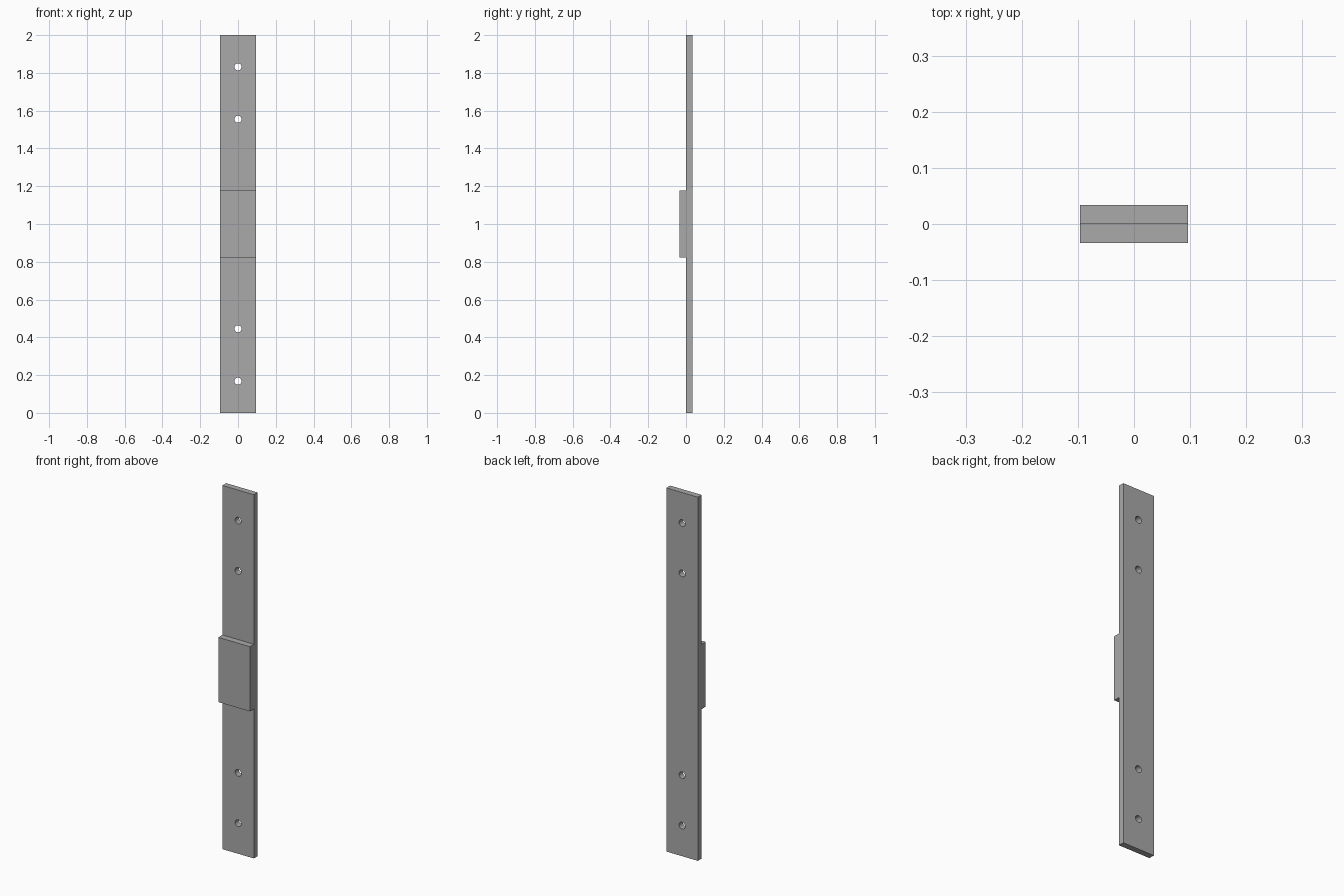
import bpy, bmesh, math
from mathutils import Matrix, Vector

cube = bpy.data.objects.get("Cube")
if cube:
    bpy.data.objects.remove(cube, do_unlink=True)

HALF_W, HALF_D, STEP_Y = 0.096, 0.034, 0.001
HEIGHT, MID, PAD = 2.0, 1.0, 0.178
HOLE_R, HOLE_OFFSETS = 0.0185, (0.555, 0.832)

grey = bpy.data.materials.new("plain_grey")
grey.use_nodes = True
colour = (0.4, 0.4, 0.4, 1)
grey.diffuse_color = colour
grey.node_tree.nodes["Principled BSDF"].inputs["Base Color"].default_value = colour


def make_object(name, bm):
    bmesh.ops.recalc_face_normals(bm, faces=bm.faces)
    mesh = bpy.data.meshes.new(name)
    bm.to_mesh(mesh)
    bm.free()
    mesh.materials.append(grey)
    obj = bpy.data.objects.new(name, mesh)
    bpy.context.collection.objects.link(obj)
    return obj


# Strap with a raised centre pad: side profile swept across the width
profile = [(HALF_D, 0), (STEP_Y, 0), (STEP_Y, MID - PAD), (-HALF_D, MID - PAD),
           (-HALF_D, MID + PAD), (STEP_Y, MID + PAD), (STEP_Y, HEIGHT), (HALF_D, HEIGHT)]
bm = bmesh.new()
side = bm.faces.new([bm.verts.new((-HALF_W, y, z)) for y, z in profile])
swept = bmesh.ops.extrude_face_region(bm, geom=[side])["geom"]
bmesh.ops.translate(bm, vec=Vector((2 * HALF_W, 0, 0)),
                    verts=[v for v in swept if isinstance(v, bmesh.types.BMVert)])
strap = make_object("mounting_strap", bm)

# Four round screw holes, mirrored about the middle
bm = bmesh.new()
for sign in (-1, 1):
    for offset in HOLE_OFFSETS:
        place = Matrix.Translation((0, 0, MID + sign * offset)) @ Matrix.Rotation(math.pi / 2, 4, 'X')
        bmesh.ops.create_cone(bm, cap_ends=True, segments=32, radius1=HOLE_R,
                              radius2=HOLE_R, depth=0.2, matrix=place)
cutter = make_object("hole_cutter", bm)
cutter.hide_render = True

cut = strap.modifiers.new("screw_holes", 'BOOLEAN')
cut.operation = 'DIFFERENCE'
cut.solver = 'EXACT'
cut.object = cutter

# Bake the holes, drop the cutter, smooth the hole walls
bpy.ops.object.select_all(action='DESELECT')
strap.select_set(True)
bpy.context.view_layer.objects.active = strap
bpy.ops.object.modifier_apply(modifier=cut.name)
bpy.data.objects.remove(cutter, do_unlink=True)
bpy.ops.object.shade_smooth_by_angle(angle=math.radians(30))
